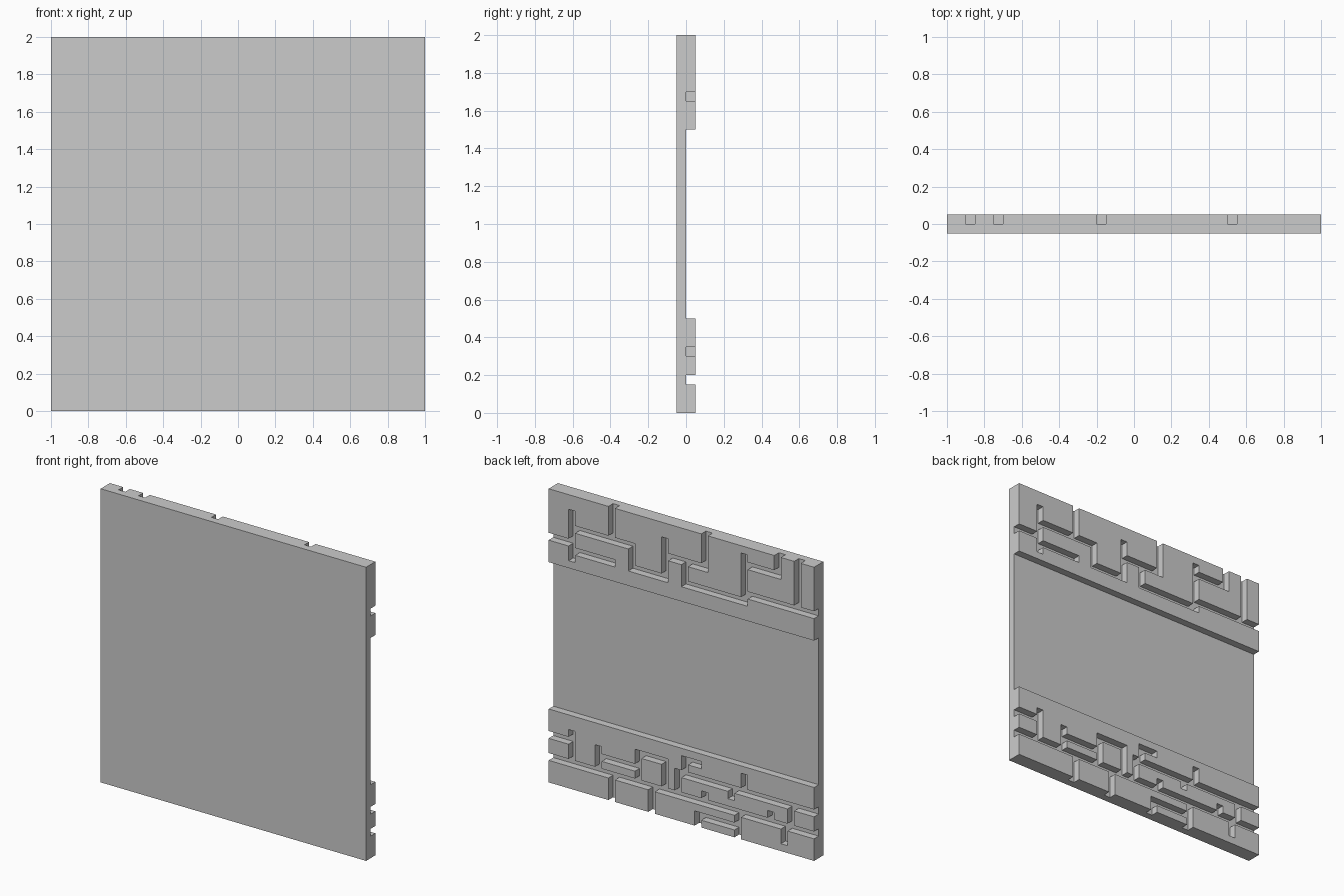
import bpy, bmesh, math

if "Cube" in bpy.data.objects:
    bpy.data.objects.remove(bpy.data.objects["Cube"])

S = 0.05          # groove width and depth: everything sits on this grid
N = 40            # 2 units / 0.05

# Grooves on the back face: verticals (x_min, z_bottom, z_top), 0.05 wide
upper_vertical = [
    (.80, 1.55, 1.90), (.50, 1.75, 2), (.35, 1.60, 1.80), (.10, 1.60, 1.90),
    (-.05, 1.60, 1.80), (-.20, 1.75, 2), (-.50, 1.60, 1.95),
    (-.75, 1.85, 2), (-.90, 1.65, 2)]
lower_vertical = [
    (.80, .15, .40), (.60, .15, .35), (.30, .15, .40), (.10, .15, .40),
    (0, .15, .35), (-.05, .30, .45), (-.40, .25, .35), (-.50, .30, .45),
    (-.20, .15, .25), (-.70, .15, .25), (-.85, .15, .35),
    (.50, 0, .20), (.20, 0, .20), (-.15, 0, .10), (-.45, 0, .20), (-.80, .05, .20)]
# Horizontals (z_bottom, x_min, x_max), 0.05 high
upper_horizontal = [
    (1.65, .80, 1), (1.75, .35, .85), (1.60, .50, .85), (1.60, .10, .40),
    (1.75, -.20, .15), (1.60, -.50, 0), (1.85, -.75, -.45), (1.65, -1, -.45)]
lower_horizontal = [
    (.30, .80, 1), (.25, .30, .65), (.35, .10, .35), (.40, -.15, 0),
    (.30, -1, .05), (.15, -1, 1), (.05, -.45, -.10)]

carved = set()


def carve(x0, x1, z0, z1):
    for i in range(round((x0 + 1) / S), round((x1 + 1) / S)):
        for k in range(round(z0 / S), round(z1 / S)):
            carved.add((i, k))


carve(-1, 1, 0.5, 1.5)                       # wide central recess
for x, z0, z1 in upper_vertical + lower_vertical:
    carve(x, x + S, z0, z1)
for z, x0, x1 in upper_horizontal + lower_horizontal:
    carve(x0, x1, z, z + S)


def solid(i, j, k):
    # layer 0 is the plain front slab, layer 1 the carved back layer
    if not (0 <= i < N and 0 <= k < N and 0 <= j < 2):
        return False
    return j == 0 or (i, k) not in carved


bm = bmesh.new()
verts = {}


def vert(p):
    if p not in verts:
        verts[p] = bm.verts.new((p[0] * S - 1, p[1] * S - S, p[2] * S))
    return verts[p]


# Skin the block: one square wherever solid meets air
for i in range(N):
    for j in range(2):
        for k in range(N):
            if not solid(i, j, k):
                continue
            cell = (i, j, k)
            for axis in range(3):
                for side in (0, 1):
                    near = list(cell)
                    near[axis] += 1 if side else -1
                    if solid(*near):
                        continue
                    a, b = (axis + 1) % 3, (axis + 2) % 3
                    ring = []
                    for da, db in ((0, 0), (1, 0), (1, 1), (0, 1)):
                        p = list(cell)
                        p[axis] += side
                        p[a] += da
                        p[b] += db
                        ring.append(vert(tuple(p)))
                    bm.faces.new(ring if side else ring[::-1])

# Merge flat squares into large clean faces
bmesh.ops.dissolve_limit(bm, angle_limit=math.radians(1),
                         verts=bm.verts[:], edges=bm.edges[:])
mesh = bpy.data.meshes.new("wall_panel")
bm.to_mesh(mesh)
bm.free()
panel = bpy.data.objects.new("wall_panel", mesh)
bpy.context.collection.objects.link(panel)
